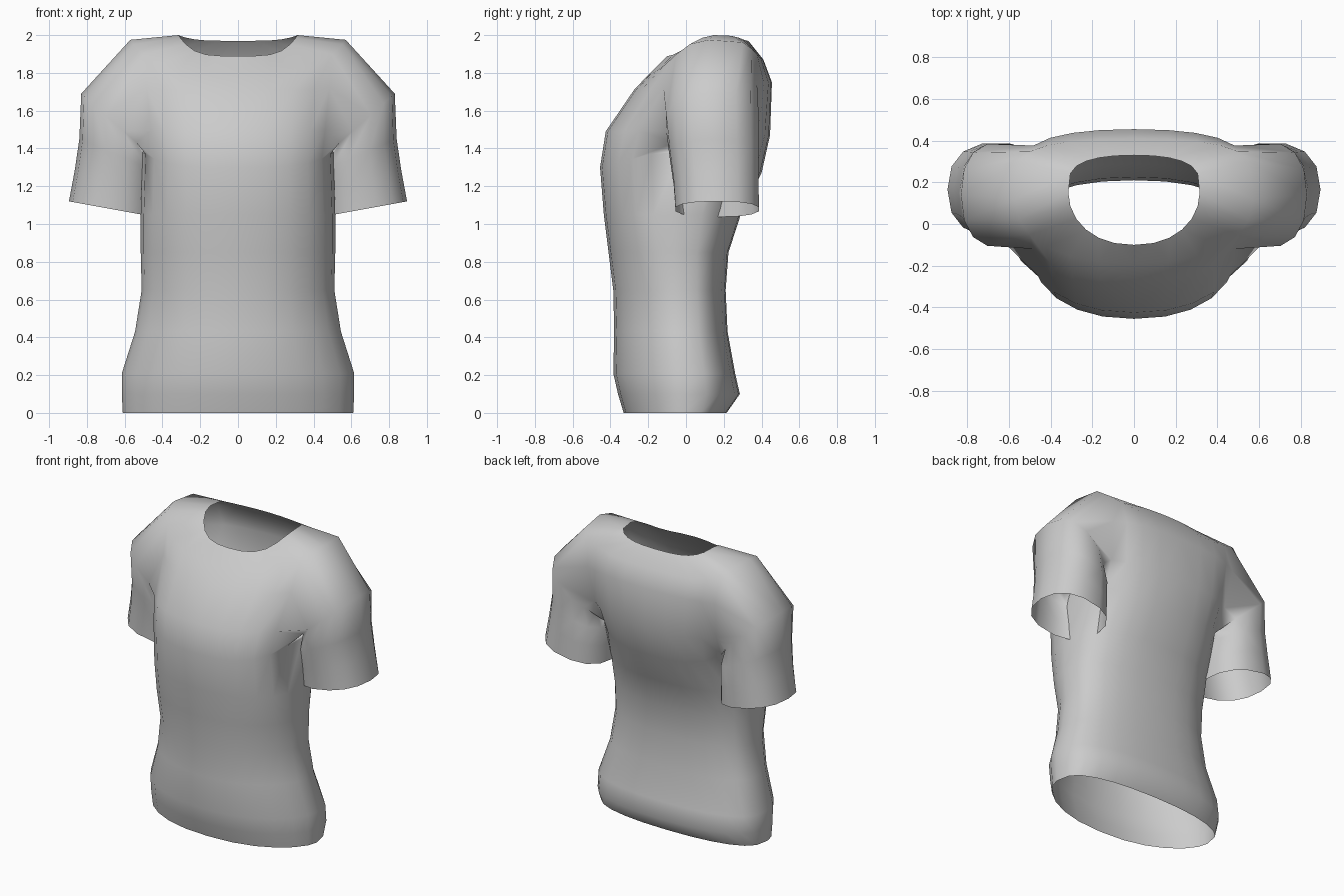
import bpy, bmesh
from math import sin, cos, pi, copysign

if "Cube" in bpy.data.objects:
    bpy.data.objects.remove(bpy.data.objects["Cube"])

SEG = 12                  # columns around half the body, front centre to back centre
ARM_F, ARM_B = 4, 8       # columns that border the armhole


def power(v, p):
    return copysign(abs(v) ** p, v)


# Body rows: z front, z side, z back, half width, y front, y side, y back,
# front roundness, back roundness
BODY = [
    (0, 0, 0, .61, -.33, -.02, .215, 1.2, .65),
    (.1, .1, .1, .615, -.36, -.02, .285, 1.2, .65),
    (.21, .21, .21, .615, -.385, -.02, .26, 1.2, .65),
    (.43, .43, .43, .545, -.38, -.04, .22, 1.2, .65),
    (.65, .65, .65, .51, -.385, -.05, .21, 1.15, .65),
    (.85, .85, .85, .515, -.41, -.06, .225, 1.0, .65),
    (1.05, 1.05, 1.05, .515, -.435, -.06, .29, .9, .65),
    (1.3, 1.38, 1.27, .505, -.455, -.03, .40, .75, .6),
    (1.49, 1.5, 1.47, .525, -.425, .01, .445, .75, .45),
    (1.71, 1.73, 1.75, .55, -.275, .09, .455, .8, .35),
    (1.80, 1.975, 1.87, .57, -.19, .12, .41, .85, .35),
    (1.89, 2.0, 1.97, .315, -.10, .15, .33, 1.0, .5),
]
PIT, TOP = 7, 10          # rows under and over the armhole

# Sleeve rings: inner x, inner z, outer x, outer z, y centre, half depth
SLEEVE = [
    (.48, 1.38, .83, 1.69, .14, .25),
    (.44, 1.28, .84, 1.45, .15, .24),
    (.44, 1.16, .865, 1.28, .16, .23),
    (.44, 1.037, .895, 1.12, .165, .225),
]


def body_point(row, k):
    zf, zs, zb, w, yf, ys, yb, pf, pb = row
    a = pi * k / SEG
    s, c = sin(a), cos(a)
    if k in (0, SEG):
        s = 0
    z_end, y_end, p = (zf, yf, pf) if c > 0 else (zb, yb, pb)
    return (w * s ** .9, ys + (y_end - ys) * abs(c) ** p,
            z_end + (zs - z_end) * s ** 4)


def sleeve_point(ring, i, count):
    xi, zi, xo, zo, yc, depth = ring
    t = 2 * pi * i / count
    f = (1 - power(cos(t), .85)) / 2
    return (xi + (xo - xi) * f, yc + depth * power(sin(t), .85), zi + (zo - zi) * f)


bm = bmesh.new()

# Body: loft the rows, leaving the armhole open
grid = [[bm.verts.new(body_point(r, k)) for k in range(SEG + 1)] for r in BODY]
for r in range(len(BODY) - 1):
    for k in range(SEG):
        if PIT <= r < TOP and ARM_F <= k < ARM_B:
            continue
        bm.faces.new((grid[r][k], grid[r][k + 1], grid[r + 1][k + 1], grid[r + 1][k]))

# Armhole loop, starting at the armpit and running backwards
mid = SEG // 2
loop = [grid[PIT][k] for k in range(mid, ARM_B + 1)]
loop += [grid[r][ARM_B] for r in range(PIT + 1, TOP)]
loop += [grid[TOP][k] for k in range(ARM_B, ARM_F - 1, -1)]
loop += [grid[r][ARM_F] for r in range(TOP - 1, PIT, -1)]
loop += [grid[PIT][k] for k in range(ARM_F, mid)]

# Sleeve: loft from the armhole down to the cuff
n = len(loop)
for ring in SLEEVE:
    new = [bm.verts.new(sleeve_point(ring, i, n)) for i in range(n)]
    for i in range(n):
        j = (i + 1) % n
        bm.faces.new((loop[i], loop[j], new[j], new[i]))
    loop = new

# Drop the unused vertices inside the armhole, face outwards, shade smooth
bmesh.ops.delete(bm, geom=[v for v in bm.verts if not v.link_faces], context='VERTS')
bmesh.ops.recalc_face_normals(bm, faces=bm.faces)
if sum(f.normal.x * f.calc_center_median().x * f.calc_area() for f in bm.faces) < 0:
    bmesh.ops.reverse_faces(bm, faces=bm.faces)
for f in bm.faces:
    f.smooth = True

mesh = bpy.data.meshes.new("shirt")
bm.to_mesh(mesh)
bm.free()

# Cloth colour
cloth = bpy.data.materials.new("grey cloth")
cloth.use_nodes = True
colour = (.6, .6, .6, 1)
cloth.diffuse_color = colour
cloth.node_tree.nodes["Principled BSDF"].inputs["Base Color"].default_value = colour
mesh.materials.append(cloth)

shirt = bpy.data.objects.new("shirt", mesh)
bpy.context.collection.objects.link(shirt)
mirror = shirt.modifiers.new("mirror", 'MIRROR')
mirror.use_clip = True
mirror.merge_threshold = .001
